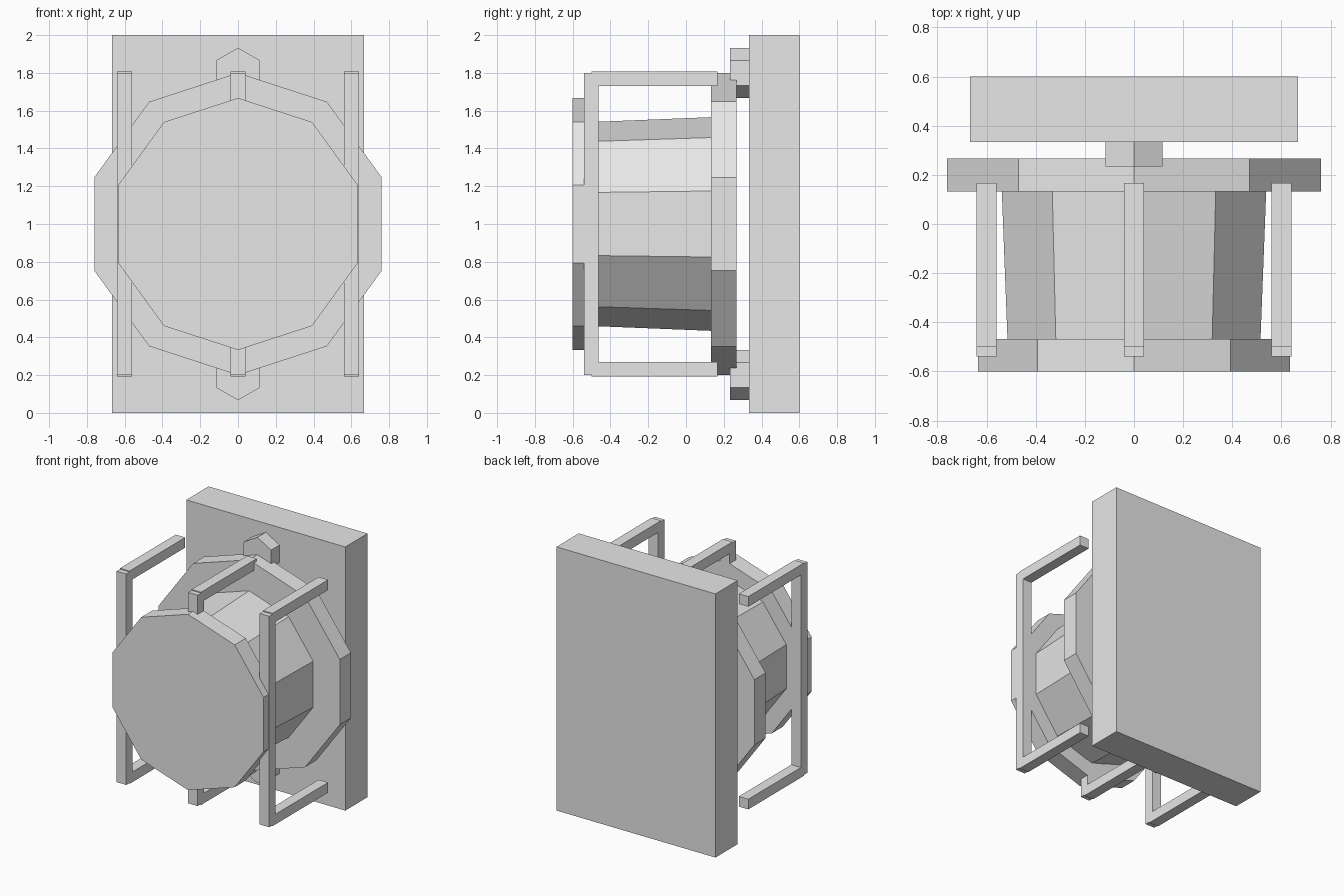
import bpy
import math

if "Cube" in bpy.data.objects:
    bpy.data.objects.remove(bpy.data.objects["Cube"])

grey = bpy.data.materials.new("plain_grey")
grey.diffuse_color = (0.8, 0.8, 0.8, 1.0)
grey.use_nodes = True
grey.node_tree.nodes["Principled BSDF"].inputs["Base Color"].default_value = grey.diffuse_color


def add_mesh(name, verts, faces):
    mesh = bpy.data.meshes.new(name)
    mesh.from_pydata(verts, [], faces)
    mesh.materials.append(grey)
    obj = bpy.data.objects.new(name, mesh)
    bpy.context.collection.objects.link(obj)
    return obj


def prism(name, sides, r_front, r_back, y0, y1, z):
    """Faceted drum along y with one corner pointing straight up."""
    verts = []
    for r, y in ((r_front, y0), (r_back, y1)):
        for i in range(sides):
            a = 2 * math.pi * i / sides
            verts.append((r * math.sin(a), y, z + r * math.cos(a)))
    n = sides
    faces = [tuple(reversed(range(n))), tuple(range(n, 2 * n))]
    faces += [(i, (i + 1) % n, n + (i + 1) % n, n + i) for i in range(n)]
    # winding: front cap must face -y
    faces = [tuple(reversed(f)) for f in faces]
    return add_mesh(name, verts, faces)


def box(name, x0, x1, y0, y1, z0, z1):
    verts = [(x, y, z) for x in (x0, x1) for y in (y0, y1) for z in (z0, z1)]
    faces = [(0, 1, 3, 2), (4, 6, 7, 5), (0, 4, 5, 1),
             (2, 3, 7, 6), (0, 2, 6, 4), (1, 5, 7, 3)]
    return add_mesh(name, verts, faces)


# Wall plate
box("wall_plate", -0.667, 0.667, 0.333, 0.6, 0.0, 2.0)

# Lamp body: rear flange, tapered glass, front cap
prism("rear_flange", 10, 0.80, 0.80, 0.133, 0.267, 1.0)
prism("lamp_glass", 10, 0.54, 0.567, -0.50, 0.17, 1.0)
prism("front_cap", 10, 0.667, 0.667, -0.6, -0.467, 1.0)

# Hexagonal bolts above and below
for label, z in (("upper", 1.80), ("lower", 0.20)):
    prism(label + "_bolt", 6, 0.133, 0.133, 0.233, 0.34, z)

# Guard cage: three upright bars, each with a top and bottom arm
for label, x in (("left", -0.6), ("middle", 0.0), ("right", 0.6)):
    x0, x1 = x - 0.04, x + 0.04
    box(label + "_guard_bar", x0, x1, -0.54, -0.463, 0.2, 1.8)
    box(label + "_guard_top_arm", x0, x1, -0.5, 0.167, 1.73, 1.807)
    box(label + "_guard_bottom_arm", x0, x1, -0.5, 0.167, 0.193, 0.27)
